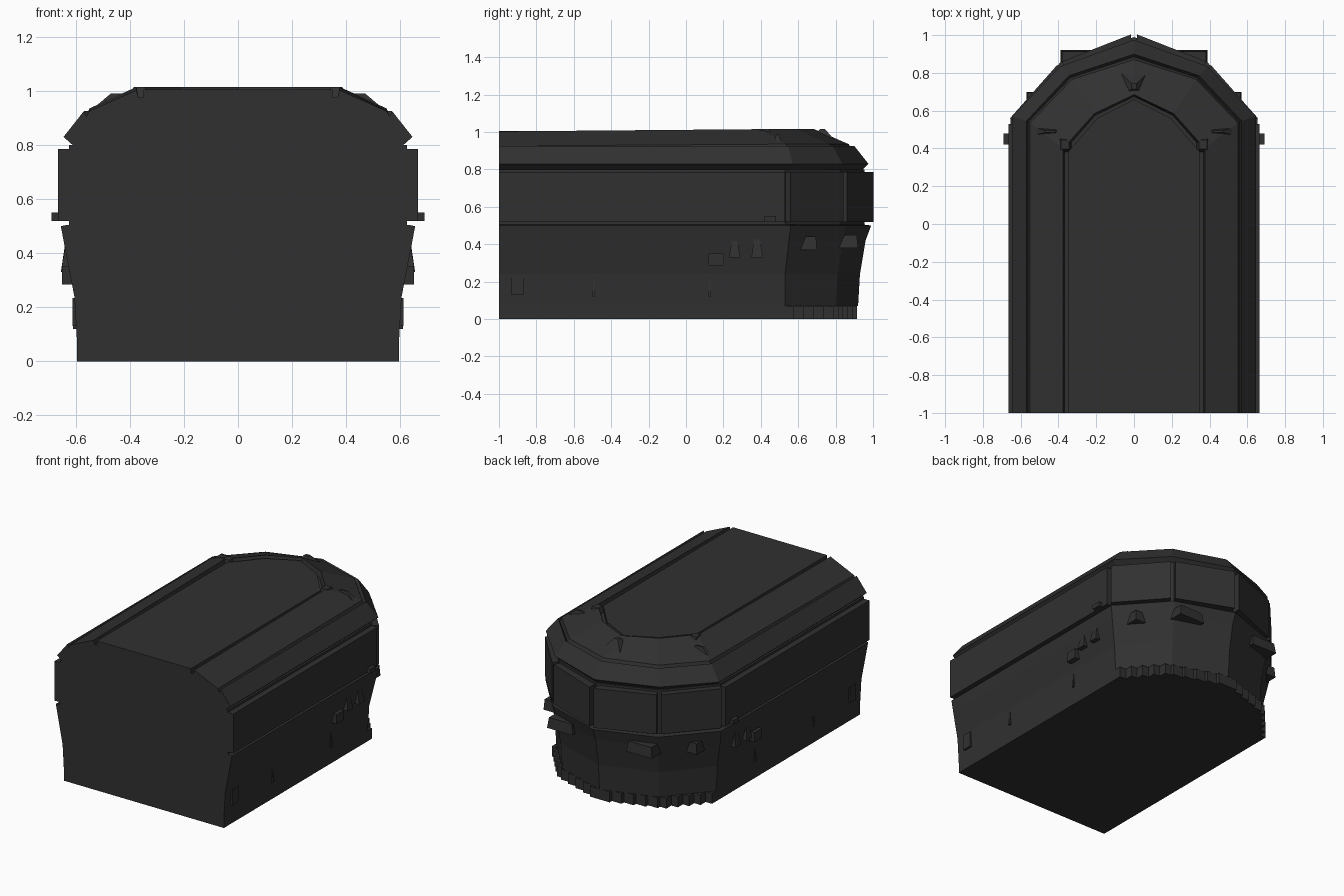
import bpy, bmesh, math
from mathutils import Matrix

if "Cube" in bpy.data.objects:
    bpy.data.objects.remove(bpy.data.objects["Cube"])

mat = bpy.data.materials.new("charcoal")
mat.diffuse_color = (0.03, 0.03, 0.03, 1)
mat.use_nodes = True
mat.node_tree.nodes["Principled BSDF"].inputs["Base Color"].default_value = mat.diffuse_color


def finish(name, bm):
    bmesh.ops.recalc_face_normals(bm, faces=bm.faces[:])
    me = bpy.data.meshes.new(name)
    bm.to_mesh(me)
    bm.free()
    me.materials.append(mat)
    ob = bpy.data.objects.new(name, me)
    bpy.context.collection.objects.link(ob)
    return ob


def half_outline(w, ys, xm, ym, ye):
    """Right half of the plan: straight side then two rear facets"""
    return [(w, -1), (w, ys), (xm, ym), (0, ye)]


def loft(name, rings):
    """Stack mirrored plan outlines; ring = (w, ys, xm, ym, ye, z, rear z lift)"""
    bm = bmesh.new()
    loops = []
    for w, ys, xm, ym, ye, z, dz in rings:
        h = half_outline(w, ys, xm, ym, ye)
        pts = h + [(-x, y) for x, y in h[-2::-1]]
        loops.append([bm.verts.new((x, y, z + (dz if y > 0 else 0))) for x, y in pts])
    n = len(loops[0])
    for a, b in zip(loops, loops[1:]):
        for i in range(n - 1):
            bm.faces.new((a[i], a[i + 1], b[i + 1], b[i]))
    bm.faces.new(loops[0])
    bm.faces.new(loops[-1])
    bm.faces.new([l[0] for l in loops] + [l[-1] for l in loops[::-1]])
    return finish(name, bm)


def prism(name, pts, z0, z1):
    bm = bmesh.new()
    f = bm.faces.new([bm.verts.new((x, y, z0)) for x, y in pts])
    g = bmesh.ops.extrude_face_region(bm, geom=[f])["geom"]
    bmesh.ops.translate(bm, vec=(0, 0, z1 - z0),
                        verts=[v for v in g if isinstance(v, bmesh.types.BMVert)])
    return finish(name, bm)


def shard(name, lo, hi, taper=1.0, both=True):
    """Block between two corners, top scaled by taper, on both sides"""
    for s in ((1, -1) if both else (1,)):
        bm = bmesh.new()
        bmesh.ops.create_cube(bm, size=1)
        for v in bm.verts:
            k = taper if v.co.z > 0 else 1
            p = [(a + b) / 2 + c * k * (b - a) for a, b, c in zip(lo[:2], hi[:2], v.co)]
            v.co = (s * p[0], p[1], lo[2] if v.co.z < 0 else hi[2])
        finish(name, bm)


# Stepped floor
steps = [(0.595, -1), (0.595, 0.52)]
corners = [(0.595, 0.52), (0.36, 0.79), (0, 0.915)]
for (x0, y0), (x1, y1) in zip(corners, corners[1:]):
    for i in range(1, 6):
        t = i / 5
        x, y = x0 + (x1 - x0) * t, y0 + (y1 - y0) * t
        steps += [(steps[-1][0], y), (x, y)]
steps.pop()
prism("stepped_floor", steps + [(-x, y) for x, y in steps[::-1]], 0, 0.07)

# Flared lower hull
loft("lower_hull", [
    (0.595, 0.53, 0.36, 0.80, 0.92, 0.07, 0),
    (0.605, 0.53, 0.365, 0.81, 0.93, 0.24, 0),
    (0.64, 0.55, 0.38, 0.84, 0.96, 0.42, 0),
    (0.655, 0.56, 0.39, 0.855, 0.99, 0.50, 0),
    (0.63, 0.55, 0.37, 0.82, 0.95, 0.505, 0)])
# Recessed core behind the wall panels
loft("inner_core", [(0.625, 0.53, 0.37, 0.82, 0.955, 0.49, 0),
                    (0.625, 0.53, 0.37, 0.82, 0.955, 0.80, 0)])

# Side walls and rear facet panels, with narrow gaps between
for s in (1, -1):
    prism("side_wall", [(s * x, y) for x, y in
          ((0.665, -1), (0.665, 0.53), (0.60, 0.53), (0.60, -1))], 0.52, 0.785)
    o = [(0.665, 0.55), (0.395, 0.855), (0, 1.01)]
    q = [(0.60, 0.50), (0.35, 0.78), (0, 0.91)]
    for i in range(2):
        def mix(l, t):
            return (s * (l[i][0] + (l[i + 1][0] - l[i][0]) * t),
                    l[i][1] + (l[i + 1][1] - l[i][1]) * t)
        prism("rear_panel", [mix(o, 0.03), mix(o, 0.96), mix(q, 0.97), mix(q, 0.02)],
              0.52, 0.785)

# Faceted roof with grooves
loft("roof", [
    (0.60, 0.54, 0.36, 0.80, 0.935, 0.79, 0),
    (0.645, 0.57, 0.39, 0.835, 0.975, 0.83, 0),
    (0.57, 0.545, 0.345, 0.785, 0.90, 0.925, 0),
    (0.56, 0.54, 0.335, 0.775, 0.885, 0.905, 0),
    (0.55, 0.535, 0.33, 0.765, 0.87, 0.925, 0.01),
    (0.375, 0.40, 0.21, 0.585, 0.685, 1.003, 0.012),
    (0.368, 0.39, 0.205, 0.575, 0.675, 0.975, 0)])
h = half_outline(0.35, 0.38, 0.195, 0.56, 0.66)
prism("roof_centre_panel", h + [(-x, y) for x, y in h[-2::-1]], 0.96, 1.006)

# Broken pieces on the roof
shard("roof_wedge", (0.36, 0.47, 0.94), (0.53, 0.51, 0.99), 0.3)
shard("roof_corner", (0.33, 0.38, 0.97), (0.40, 0.46, 1.015), 0.6)
shard("roof_spike", (-0.07, 0.66, 0.95), (0.07, 0.80, 1.015), 0.2, False)

# Broken pieces on the hull
shard("rear_block", (0.20, 0.78, 0.38), (0.39, 0.92, 0.45), 0.9)
shard("corner_block", (0.47, 0.60, 0.37), (0.57, 0.70, 0.44), 0.9)
shard("side_peg", (0.62, 0.42, 0.52), (0.69, 0.48, 0.55))
shard("blade", (0.59, 0.23, 0.33), (0.655, 0.29, 0.46), 0.3)
shard("blade", (0.59, 0.35, 0.33), (0.655, 0.41, 0.48), 0.3)
shard("side_chip", (0.59, 0.12, 0.285), (0.65, 0.20, 0.35))
shard("front_chip", (0.58, -0.935, 0.13), (0.612, -0.87, 0.235))
shard("rib", (0.58, -0.50, 0.12), (0.61, -0.485, 0.23), 0.5)
shard("rib", (0.58, 0.12, 0.12), (0.61, 0.135, 0.23), 0.5)
